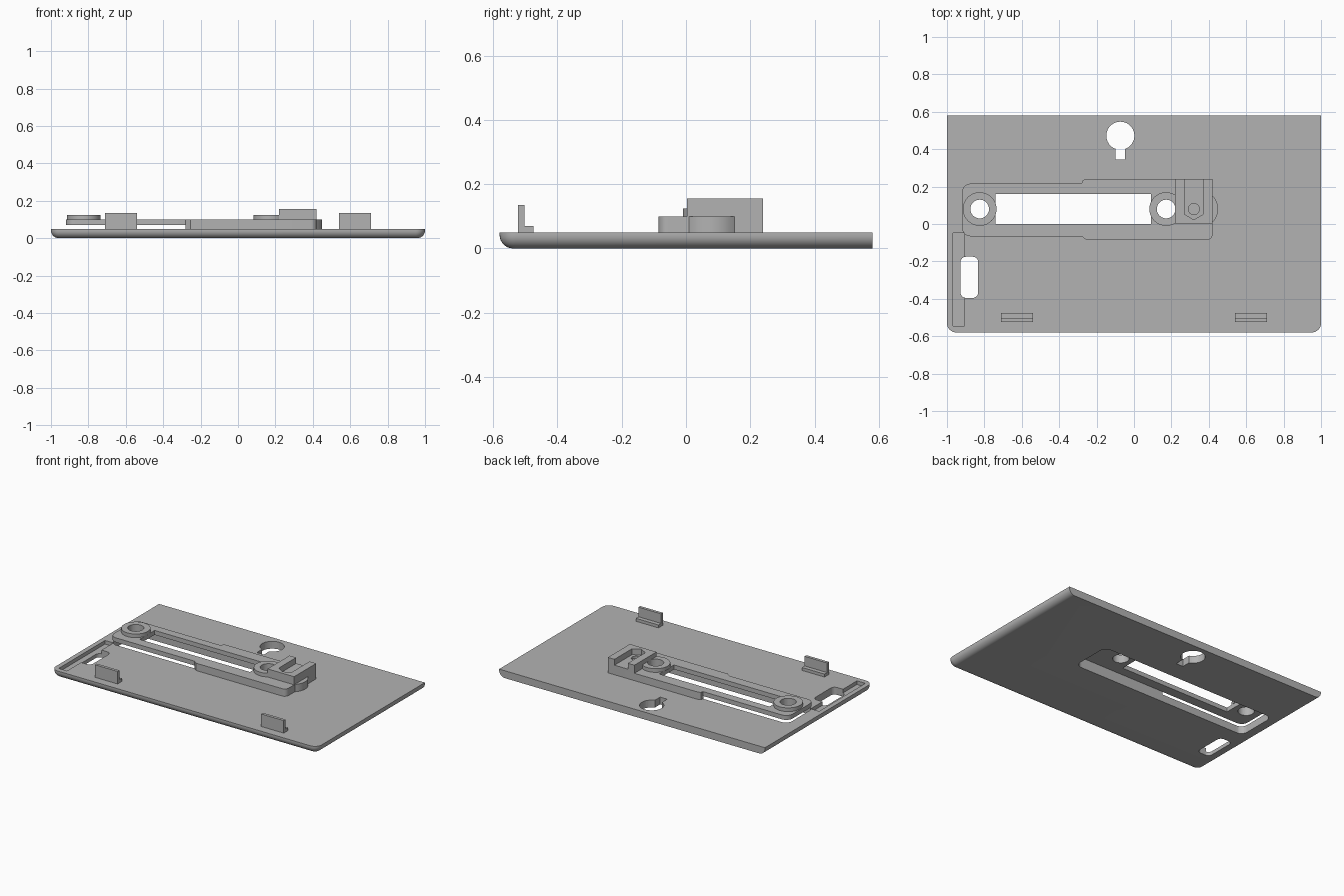
import bpy, bmesh
from math import sin, cos, pi, radians

cube = bpy.data.objects.get("Cube")
if cube:
    bpy.data.objects.remove(cube, do_unlink=True)

grey = bpy.data.materials.new("plain grey")
grey.use_nodes = True
grey.diffuse_color = (0.45, 0.45, 0.45, 1)
grey.node_tree.nodes["Principled BSDF"].inputs["Base Color"].default_value = (0.45, 0.45, 0.45, 1)

TOP, ROOF, DECK, MID = 0.05, 0.07, 0.10, 0.08


def loft(name, rings):
    """Closed solid through rings of matching points."""
    bm = bmesh.new()
    loops = [[bm.verts.new(p) for p in ring] for ring in rings]
    n = len(loops[0])
    bm.faces.new(loops[0][::-1])
    bm.faces.new(loops[-1])
    for low, high in zip(loops, loops[1:]):
        for i in range(n):
            j = (i + 1) % n
            bm.faces.new((low[i], low[j], high[j], high[i]))
    bmesh.ops.recalc_face_normals(bm, faces=bm.faces)
    mesh = bpy.data.meshes.new(name)
    bm.to_mesh(mesh)
    bm.free()
    mesh.materials.append(grey)
    ob = bpy.data.objects.new(name, mesh)
    bpy.context.collection.objects.link(ob)
    return ob


def prism(name, pts, z0, z1):
    return loft(name, [[(x, y, z) for x, y in pts] for z in (z0, z1)])


def arc(cx, cy, r, a0, a1, n=8):
    steps = [radians(a0 + (a1 - a0) * i / n) for i in range(n + 1)]
    return [(cx + r * cos(a), cy + r * sin(a)) for a in steps]


def rect(x0, x1, y0, y1):
    return [(x0, y0), (x1, y0), (x1, y1), (x0, y1)]


def rounded(x0, x1, y0, y1, r):
    return (arc(x0 + r, y0 + r, r, 180, 270) + arc(x1 - r, y0 + r, r, 270, 360)
            + arc(x1 - r, y1 - r, r, 0, 90) + arc(x0 + r, y1 - r, r, 90, 180))


def circle(x, y, r, n=40):
    return arc(x, y, r, 0, 360, n)[:-1]


def cutter(name, pts, z0=-0.1, z1=0.3):
    ob = prism(name, pts, z0, z1)
    ob.hide_render = True
    ob.hide_set(True)
    ob.display_type = 'WIRE'
    return ob


def cut(ob, *tools):
    for tool in tools:
        mod = ob.modifiers.new(tool.name, 'BOOLEAN')
        mod.operation = 'DIFFERENCE'
        mod.solver = 'EXACT'
        mod.object = tool


# Base plate, lower edge rounded on the front and both sides
rings = []
for i in range(9):
    a = pi / 2 * i / 8
    inset, z = 0.042 * (1 - sin(a)), 0.042 * (1 - cos(a))
    w, front, r = 1 - inset, -0.58 + inset, 0.05 - inset
    outline = arc(-w + r, front + r, r, 180, 270) + arc(w - r, front + r, r, 270, 360)
    rings.append([(x, y, z) for x, y in outline + [(w, 0.58), (-w, 0.58)]])
rings.append([(x, y, TOP) for x, y, z in rings[-1]])
plate = loft("base_plate", rings)

# Cutters for the openings
cavity = cutter("cavity_cutter", rounded(-0.915, 0.41, -0.064, 0.214, 0.045), z1=ROOF)
slot = cutter("long_slot_cutter", rect(-0.74, 0.09, 0, 0.16))
keyhole = cutter("keyhole_cutter", circle(-0.073, 0.472, 0.075))
key_neck = cutter("key_neck_cutter", rect(-0.1, -0.047, 0.345, 0.44))
side_slot = cutter("side_slot_cutter", rounded(-0.928, -0.833, -0.395, -0.175, 0.03))
groove = cutter("groove_cutter", rect(-0.968, -0.905, -0.545, -0.047), z0=0.025)
cut(plate, cavity, keyhole, key_neck, side_slot, groove)

# Thin rail over the left half of the opening
RING_X = (-0.825, 0.172)
holes = [cutter("ring_hole_cutter", circle(x, MID, 0.05)) for x in RING_X]
rail_outline = (arc(-0.872, -0.018, 0.048, 180, 270) + [(-0.28, -0.066), (-0.28, 0.216)]
                + arc(-0.872, 0.168, 0.048, 90, 180))
rail = prism("rail", rail_outline, ROOF, DECK)
cut(rail, slot, holes[0])

# Hollow housing over the right half
housing_outline = ([(-0.28, -0.066), (-0.255, -0.085)] + arc(0.39, -0.055, 0.03, 270, 360)
                   + arc(0.35, MID, 0.1, -45, 45) + [(0.42, 0.24), (-0.26, 0.24)]
                   + [(-0.275, 0.232), (-0.28, 0.216)])
housing = prism("housing", housing_outline, TOP, DECK)
cut(housing, cavity, slot, holes[1])

# Raised rings around the two holes
for x, hole in zip(RING_X, holes):
    ring = prism("hole_ring", circle(x, MID, 0.09), DECK, 0.125)
    cut(ring, hole)

# Nut block with a slot open to the back
block = prism("nut_block", rect(0.22, 0.42, 0.003, 0.24), DECK, 0.155)
pocket = [(0.27, 0.3), (0.27, 0.052), (0.32, 0.023), (0.37, 0.052), (0.37, 0.3)]
cut(block, cutter("nut_pocket_cutter", pocket, 0.115),
    cutter("screw_hole_cutter", circle(0.32, MID, 0.03, 20), DECK - 0.02))

# Pair of upright clips near the front edge
clip_profile = [(-0.523, TOP), (-0.475, TOP), (-0.475, 0.07),
                (-0.503, 0.07), (-0.503, 0.135), (-0.523, 0.135)]
for side, x in (("right", -0.625), ("left", 0.625)):
    loft(side + "_clip", [[(x + dx, y, z) for y, z in clip_profile] for dx in (-0.085, 0.085)])

# Smooth curved walls, keep edges sharp
for ob in bpy.context.collection.objects:
    if ob.type == 'MESH' and not ob.hide_render and grey.name in ob.data.materials:
        bpy.ops.object.select_all(action='DESELECT')
        ob.select_set(True)
        bpy.context.view_layer.objects.active = ob
        bpy.ops.object.shade_smooth_by_angle(angle=radians(30))
